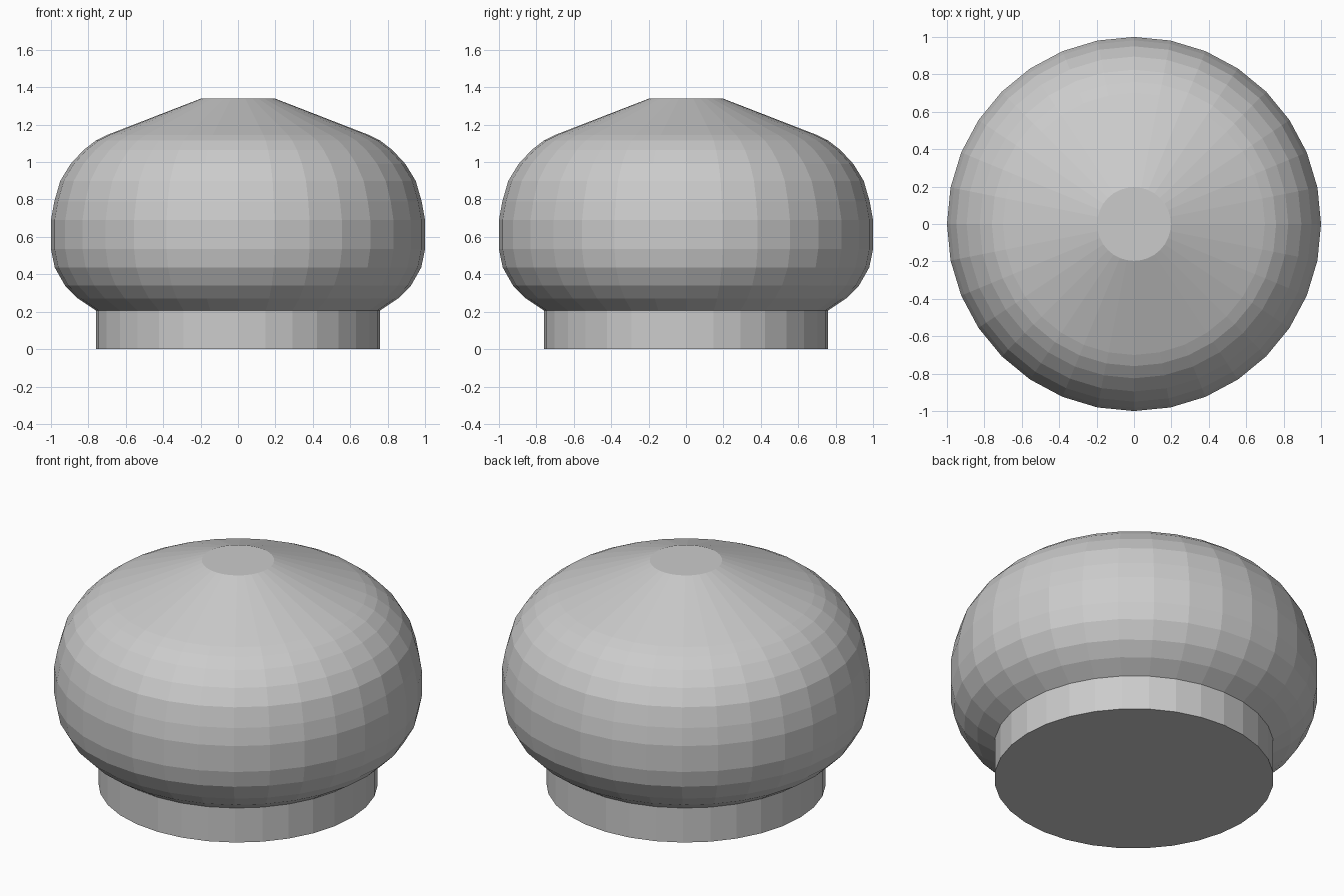
import bpy, bmesh
from math import sin, cos, tau

if "Cube" in bpy.data.objects:
    bpy.data.objects.remove(bpy.data.objects["Cube"])

SIDES = 32


def lathe(name, profile, cap_bottom=False, cap_top=False):
    """Flat-shaded turned part from (radius, height) points."""
    bm = bmesh.new()
    rings = [[bm.verts.new((r * cos(tau * i / SIDES), r * sin(tau * i / SIDES), z))
              for i in range(SIDES)] for r, z in profile]
    for low, high in zip(rings, rings[1:]):
        for i in range(SIDES):
            j = (i + 1) % SIDES
            bm.faces.new((low[i], low[j], high[j], high[i]))
    if cap_bottom:
        bm.faces.new(rings[0][::-1])
    if cap_top:
        bm.faces.new(rings[-1])
    mesh = bpy.data.meshes.new(name)
    bm.to_mesh(mesh)
    bm.free()
    obj = bpy.data.objects.new(name, mesh)
    bpy.context.collection.objects.link(obj)
    return obj


# Straight foot
lathe("base_collar", [(0.76, 0), (0.76, 0.207)], cap_bottom=True)

# Bulging body running into the cone with its flat top
lathe("rounded_body", [
    (0.76, 0.207), (0.855, 0.27), (0.925, 0.34), (0.98, 0.437), (1.0, 0.535),
    (1.0, 0.69), (0.982, 0.79), (0.95, 0.90), (0.895, 0.99), (0.825, 1.065),
    (0.76, 1.115), (0.70, 1.145), (0.197, 1.34)], cap_top=True)
